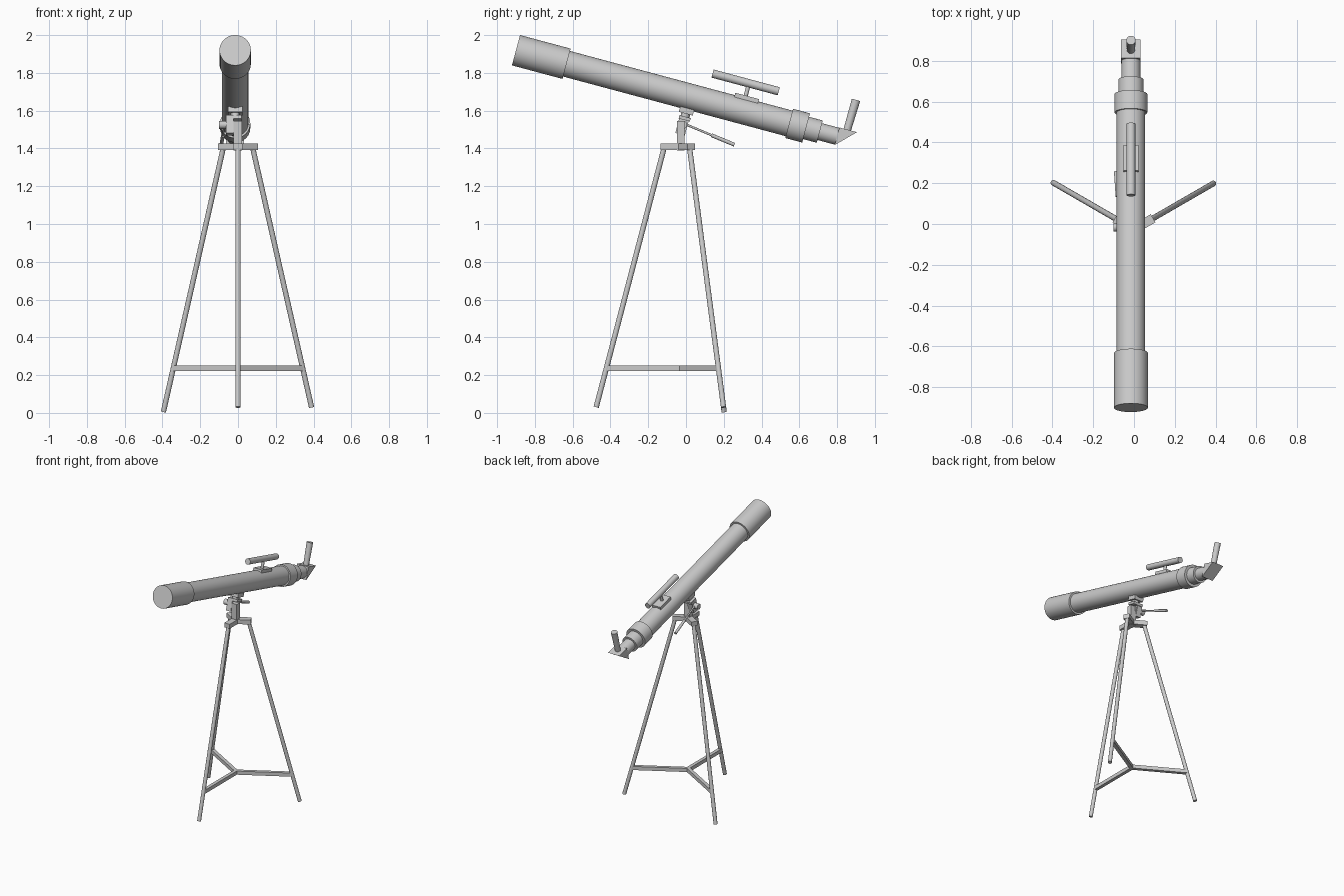
import bpy, bmesh
from math import radians, sin, cos
from mathutils import Vector, Matrix

if "Cube" in bpy.data.objects:
    bpy.data.objects.remove(bpy.data.objects["Cube"])

# Tilted frame of the tube: local y runs back along the axis, local z is up from it
TUBE = Matrix.Translation((-0.015, -0.90, 1.92)) @ Matrix.Rotation(radians(-15), 4, 'X')
I4 = Matrix.Identity(4)
HUB_Y = -0.026


def finish(name, bm, smooth=False):
    bmesh.ops.recalc_face_normals(bm, faces=bm.faces)
    me = bpy.data.meshes.new(name)
    bm.to_mesh(me)
    bm.free()
    ob = bpy.data.objects.new(name, me)
    bpy.context.collection.objects.link(ob)
    if smooth:
        bpy.ops.object.select_all(action='DESELECT')
        ob.select_set(True)
        bpy.context.view_layer.objects.active = ob
        bpy.ops.object.shade_smooth_by_angle(angle=radians(35))
    return ob


def rod(name, a, b, r1, r2=None, m=I4, n=24):
    """Capped cylinder or cone between two points."""
    a, b = m @ Vector(a), m @ Vector(b)
    d = b - a
    mat = Matrix.Translation((a + b) / 2) @ d.to_track_quat('Z', 'Y').to_matrix().to_4x4()
    bm = bmesh.new()
    bmesh.ops.create_cone(bm, cap_ends=True, segments=n, radius1=r1,
                          radius2=r1 if r2 is None else r2, depth=d.length, matrix=mat)
    return finish(name, bm, True)


def box(name, lo, hi, m=I4):
    """Box between two corners in frame m."""
    lo, hi = Vector(lo), Vector(hi)
    bm = bmesh.new()
    bmesh.ops.create_cube(bm, size=1, matrix=m @ Matrix.Translation((lo + hi) / 2)
                          @ Matrix.Diagonal((*(hi - lo), 1)))
    return finish(name, bm)


def lathe(name, profile, m, n=48):
    """Spin (position, radius) pairs around the local y axis."""
    bm = bmesh.new()
    vs = [bm.verts.new(m @ Vector((0, s, r))) for s, r in profile]
    for a, b in zip(vs, vs[1:]):
        bm.edges.new((a, b))
    axis = (m.to_3x3() @ Vector((0, 1, 0))).normalized()
    bmesh.ops.spin(bm, geom=bm.verts[:] + bm.edges[:], cent=m.translation, axis=axis,
                   angle=radians(360), steps=n)
    bmesh.ops.remove_doubles(bm, verts=bm.verts, dist=1e-5)
    return finish(name, bm, True)


# Optical tube with front hood, rear collar and focuser steps
lathe("main_tube", [(0, 0), (0, .083), (.277, .083), (.277, .070), (1.497, .070),
                    (1.497, .080), (1.59, .080), (1.59, .061), (1.665, .061),
                    (1.665, .046), (1.76, .046), (1.76, 0)], TUBE)

# Wedge-shaped mirror diagonal
bm = bmesh.new()
tri = [(1.76, -.048), (1.76, .048), (1.856, .048)]
face = bm.faces.new([bm.verts.new(TUBE @ Vector((-.048, s, h))) for s, h in tri])
ext = bmesh.ops.extrude_face_region(bm, geom=[face])
bmesh.ops.translate(bm, vec=(.096, 0, 0),
                    verts=[v for v in ext["geom"] if isinstance(v, bmesh.types.BMVert)])
finish("diagonal_prism", bm)

# Eyepiece
rod("eyepiece", (0, 1.803, .04), (0, 1.807, .212), .020, .023, TUBE)

# Finder scope on its foot
box("finder_foot", (-.036, 1.18, .055), (.036, 1.31, .083), TUBE)
rod("finder_stem", (0, 1.237, .075), (0, 1.237, .145), .011, m=TUBE)
rod("finder_scope", (0, 1.037, .150), (0, 1.40, .150), .022, m=TUBE)

# Tilting head under the tube
box("saddle", (-.038, .917, -.092), (.038, .993, -.062), TUBE)
rod("saddle_neck", (0, .955, -.112), (0, .955, -.088), .024, m=TUBE)
box("tilt_plate", (-.046, .925, -.126), (.034, .987, -.108), TUBE)
box("tilt_arm", (-.048, .928, -.205), (-.008, .980, -.110), TUBE)
rod("tilt_knob", (-.10, -.016, 1.525), (-.015, -.016, 1.525), .021)

# Pan handle
rod("handle_rod", (-.07, .0, 1.527), (-.083, .16, 1.46), .006, n=16)
rod("handle_grip", (-.080, .135, 1.470), (-.088, .256, 1.420), .010, n=16)

# Tripod hub column
box("hub_column", (-.024, -.047, 1.39), (.022, -.008, 1.545))

# Three legs with hub lugs and spreader bars
for label, ang, foot_z in (("front", -90, .03), ("right", 30, .03), ("left", 150, .006)):
    frame = Matrix.Translation((0, HUB_Y, 0)) @ Matrix.Rotation(radians(ang), 4, 'Z')
    box(label + "_lug", (0, -.023, 1.392), (.108, .023, 1.426), frame)
    foot_r = .088 + (1.41 - foot_z) * .262
    rod(label + "_leg", (.088, 0, 1.41), (foot_r, 0, foot_z), .014, m=frame, n=16)
    box(label + "_spreader", (-.007, -.013, .222), (.393, .013, .25), frame)
